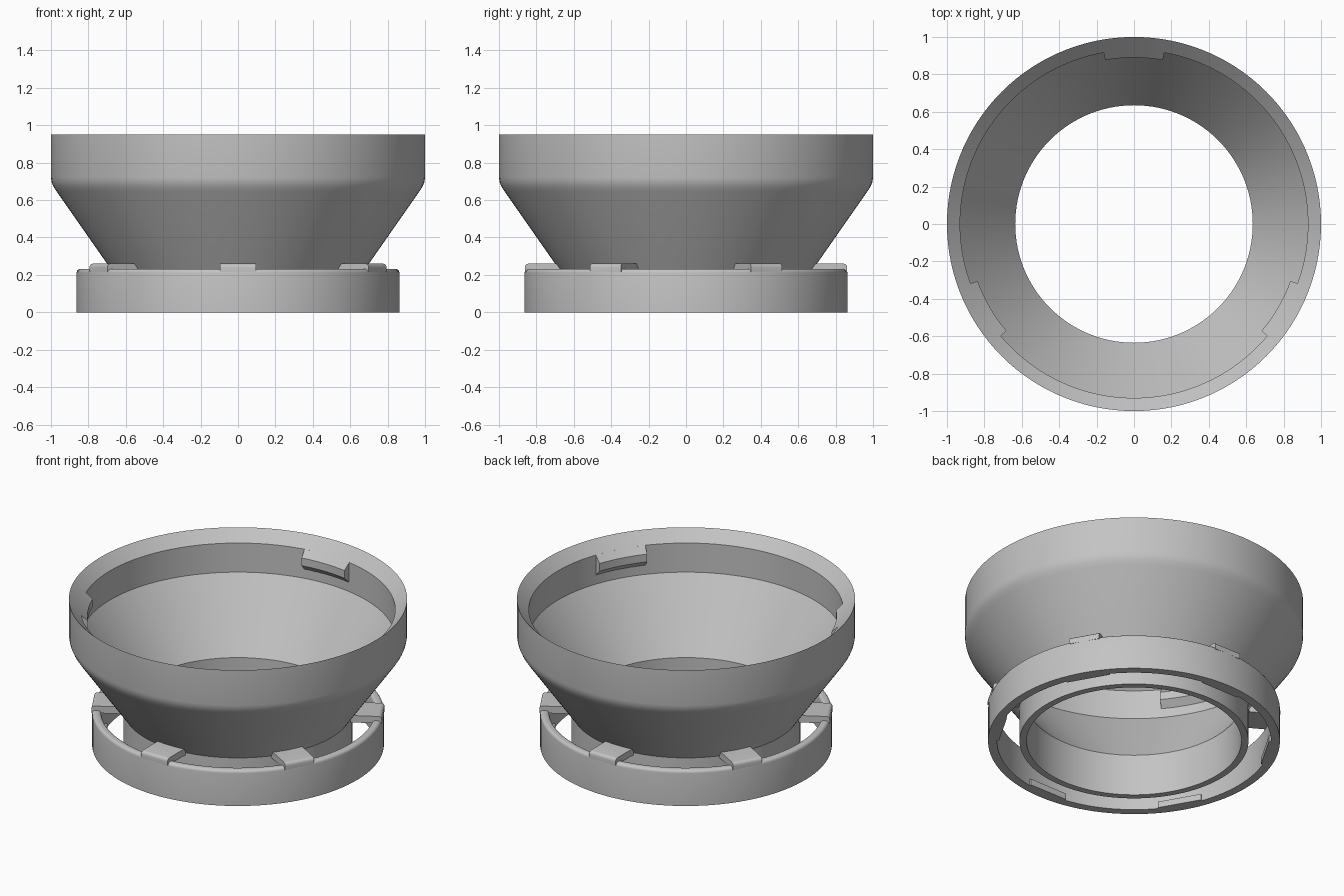
import bpy
import bmesh
from math import sin, cos, pi, radians

SEGMENTS = 120

cube = bpy.data.objects.get("Cube")
if cube:
    bpy.data.objects.remove(cube, do_unlink=True)

grey = bpy.data.materials.new("plain grey")
grey.use_nodes = True
GREY = (0.55, 0.55, 0.55, 1)
grey.diffuse_color = GREY
grey.node_tree.nodes["Principled BSDF"].inputs["Base Color"].default_value = GREY


def finish(name, bm):
    """Turn a bmesh into a smooth-shaded object with sharp edges kept."""
    bmesh.ops.recalc_face_normals(bm, faces=bm.faces)
    mesh = bpy.data.meshes.new(name)
    bm.to_mesh(mesh)
    bm.free()
    mesh.materials.append(grey)
    obj = bpy.data.objects.new(name, mesh)
    bpy.context.collection.objects.link(obj)
    bpy.ops.object.select_all(action='DESELECT')
    obj.select_set(True)
    bpy.context.view_layer.objects.active = obj
    bpy.ops.object.shade_smooth_by_angle(angle=radians(25))
    return obj


def revolve(name, profile, centre=0.0, sweep=2 * pi, steps=SEGMENTS):
    """Sweep a closed (radius, height) profile around z; cap partial sweeps."""
    full = sweep >= 2 * pi
    bm = bmesh.new()
    rows = []
    for i in range(steps if full else steps + 1):
        a = centre + sweep * (i / steps - 0.5)
        rows.append([bm.verts.new((r * cos(a), r * sin(a), z)) for r, z in profile])
    n = len(profile)
    for i in range(steps):
        near, far = rows[i], rows[(i + 1) % len(rows)]
        for j in range(n):
            k = (j + 1) % n
            bm.faces.new((near[j], near[k], far[k], far[j]))
    if not full:
        bm.faces.new(rows[0])
        bm.faces.new(rows[-1])
    return finish(name, bm)


def radial_block(name, angle, r0, r1, width, z0, z1, bevel=0.0):
    """Box reaching from radius r0 to r1, with optional rounded outer top edge."""
    bm = bmesh.new()
    bmesh.ops.create_cube(bm, size=1)
    for v in bm.verts:
        v.co.x = r0 if v.co.x < 0 else r1
        v.co.y *= width
        v.co.z = z0 if v.co.z < 0 else z1
    if bevel:
        edges = [e for e in bm.edges
                 if all(v.co.x > r1 - 0.001 and v.co.z > z1 - 0.001 for v in e.verts)]
        bmesh.ops.bevel(bm, geom=edges, offset=bevel, segments=4,
                        profile=0.5, affect='EDGES')
    obj = finish(name, bm)
    obj.rotation_euler.z = angle
    return obj


# Funnel: chamfered rim, straight wall, cone and lower collar
revolve("funnel_bowl", [
    (1, 0.95), (1, 0.72), (0.996, 0.695), (0.986, 0.671), (0.97, 0.646),
    (0.677, 0.227), (0.677, 0), (0.635, 0), (0.635, 0.27),
    (0.93, 0.69), (0.93, 0.88)])

# Three catches inside the rim
for i in range(3):
    revolve(f"rim_catch_{i + 1}",
            [(0.95, 0.90), (0.89, 0.84), (0.89, 0.79), (0.95, 0.73)],
            centre=radians(90 + 120 * i), sweep=radians(20), steps=8)

# Outer ring with rounded top edges
outer, inner, top, fillet = 0.863, 0.81, 0.232, 0.02
ring = [(inner, 0), (outer, 0)]
for i in range(5):
    a = pi / 2 * i / 4
    ring.append((outer - fillet + fillet * cos(a), top - fillet + fillet * sin(a)))
for i in range(5):
    a = pi / 2 * (1 + i / 4)
    ring.append((inner + fillet + fillet * cos(a), top - fillet + fillet * sin(a)))
revolve("outer_ring", ring)

# Six bridges joining ring to cone, each with a snap lug on the ring below it
for i in range(6):
    angle = radians(30 + 60 * i)
    radial_block(f"bridge_tab_{i + 1}", angle, 0.675, 0.862, 0.19, 0.215, 0.26, 0.02)
    radial_block(f"snap_lug_{i + 1}", angle, 0.787, 0.84, 0.27, 0.0, 0.04)
